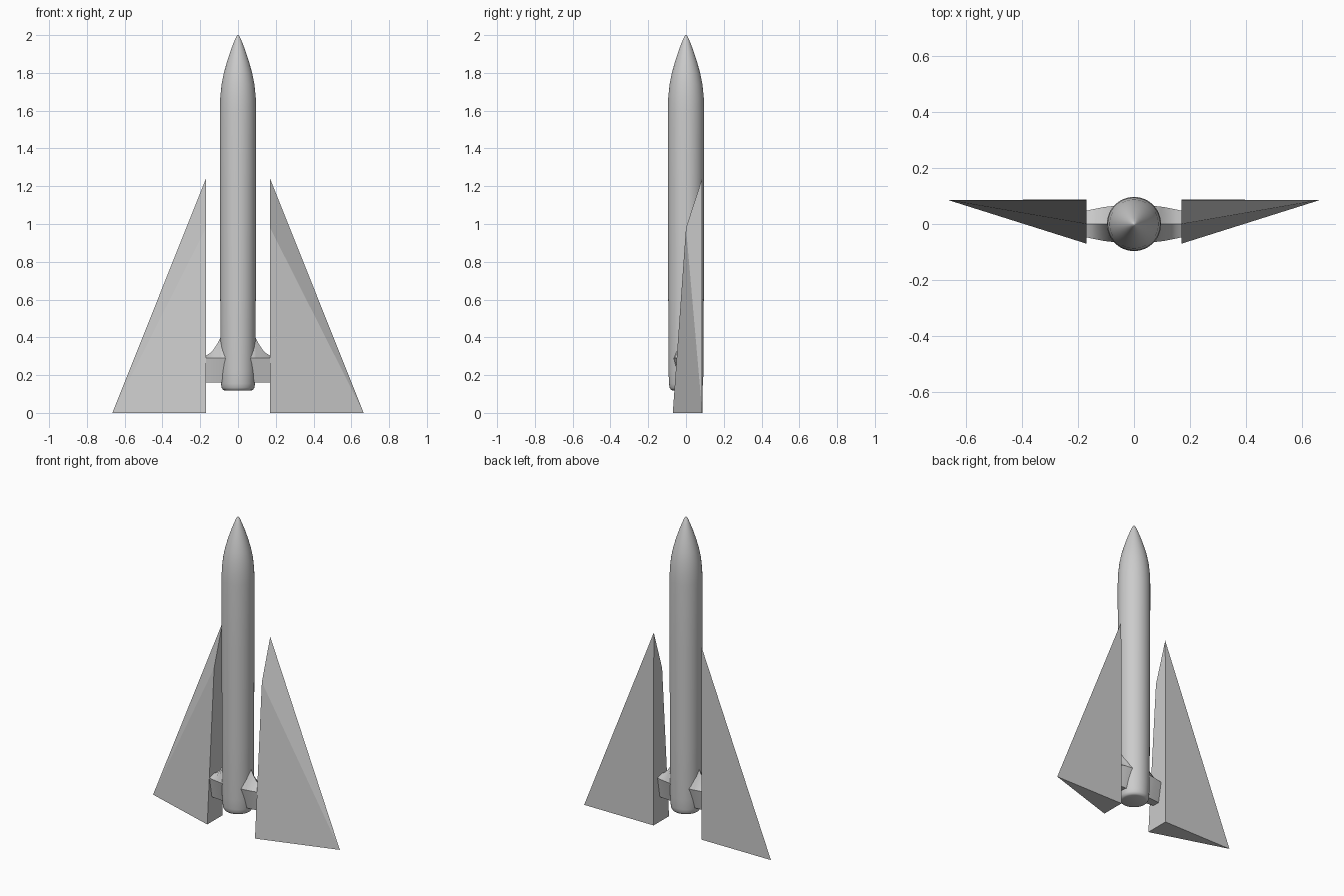
import bpy, bmesh, math

if "Cube" in bpy.data.objects:
    bpy.data.objects.remove(bpy.data.objects["Cube"])


def make_object(name, bm):
    bmesh.ops.recalc_face_normals(bm, faces=bm.faces)
    mesh = bpy.data.meshes.new(name)
    bm.to_mesh(mesh)
    bm.free()
    obj = bpy.data.objects.new(name, mesh)
    bpy.context.collection.objects.link(obj)
    return obj


def shade_smooth(obj, degrees):
    bpy.ops.object.select_all(action='DESELECT')
    obj.select_set(True)
    bpy.context.view_layer.objects.active = obj
    bpy.ops.object.shade_smooth_by_angle(angle=math.radians(degrees))


def bridge(bm, a, b):
    for i in range(len(a)):
        j = (i + 1) % len(a)
        bm.faces.new((a[i], a[j], b[j], b[i]))


# Fuselage: lathed profile with pointed ogive nose and rounded flat base
profile = [(0.070, 0.118), (0.080, 0.122), (0.087, 0.134), (0.090, 0.155),
           (0.0925, 0.22), (0.094, 0.6), (0.096, 1.2), (0.0965, 1.6),
           (0.094, 1.67), (0.087, 1.74), (0.075, 1.80), (0.058, 1.86),
           (0.040, 1.915), (0.023, 1.96), (0.011, 1.988), (0.004, 1.998)]
sides = 48
bm = bmesh.new()
rings = [[bm.verts.new((r * math.cos(2 * math.pi * i / sides),
                        r * math.sin(2 * math.pi * i / sides), z))
          for i in range(sides)] for r, z in profile]
for lower, upper in zip(rings, rings[1:]):
    bridge(bm, lower, upper)
bm.faces.new(rings[0])
tip = bm.verts.new((0, 0, 2.0))
for i in range(sides):
    bm.faces.new((rings[-1][i], rings[-1][(i + 1) % sides], tip))
shade_smooth(make_object("fuselage", bm), 40)

# Wings and wing mounts, mirrored left and right
for side, label in ((1, "right"), (-1, "left")):
    # Faceted delta wing with a flat back and a ridge on the front
    bm = bmesh.new()
    apex, ridge, front, back, wing_tip = [
        bm.verts.new((side * x, y, z)) for x, y, z in
        ((0.17, 0.085, 1.24), (0.17, 0, 0.98), (0.17, -0.07, 0),
         (0.17, 0.087, 0), (0.665, 0.086, 0))]
    for face in ((apex, ridge, front, back), (apex, ridge, wing_tip),
                 (ridge, front, wing_tip), (front, back, wing_tip),
                 (back, apex, wing_tip)):
        bm.faces.new(face)
    make_object(label + "_wing", bm)

    # Mount: five-sided section swept outward, ridge flaring up the fuselage
    # station: x, half depth at the shoulder, ridge height
    stations = [(0.05, 0.067, 0.45), (0.085, 0.063, 0.42), (0.095, 0.062, 0.395),
                (0.11, 0.060, 0.365), (0.13, 0.056, 0.335),
                (0.15, 0.052, 0.315), (0.17, 0.047, 0.303)]
    bm = bmesh.new()
    loops = [[bm.verts.new((side * x, y, z)) for y, z in
              ((0, top), (-w, 0.29), (-w * 0.5, 0.16), (w * 0.5, 0.16), (w, 0.29))]
             for x, w, top in stations]
    for inner, outer in zip(loops, loops[1:]):
        bridge(bm, inner, outer)
    bm.faces.new(loops[0])
    bm.faces.new(loops[-1])
    shade_smooth(make_object(label + "_wing_mount", bm), 25)
